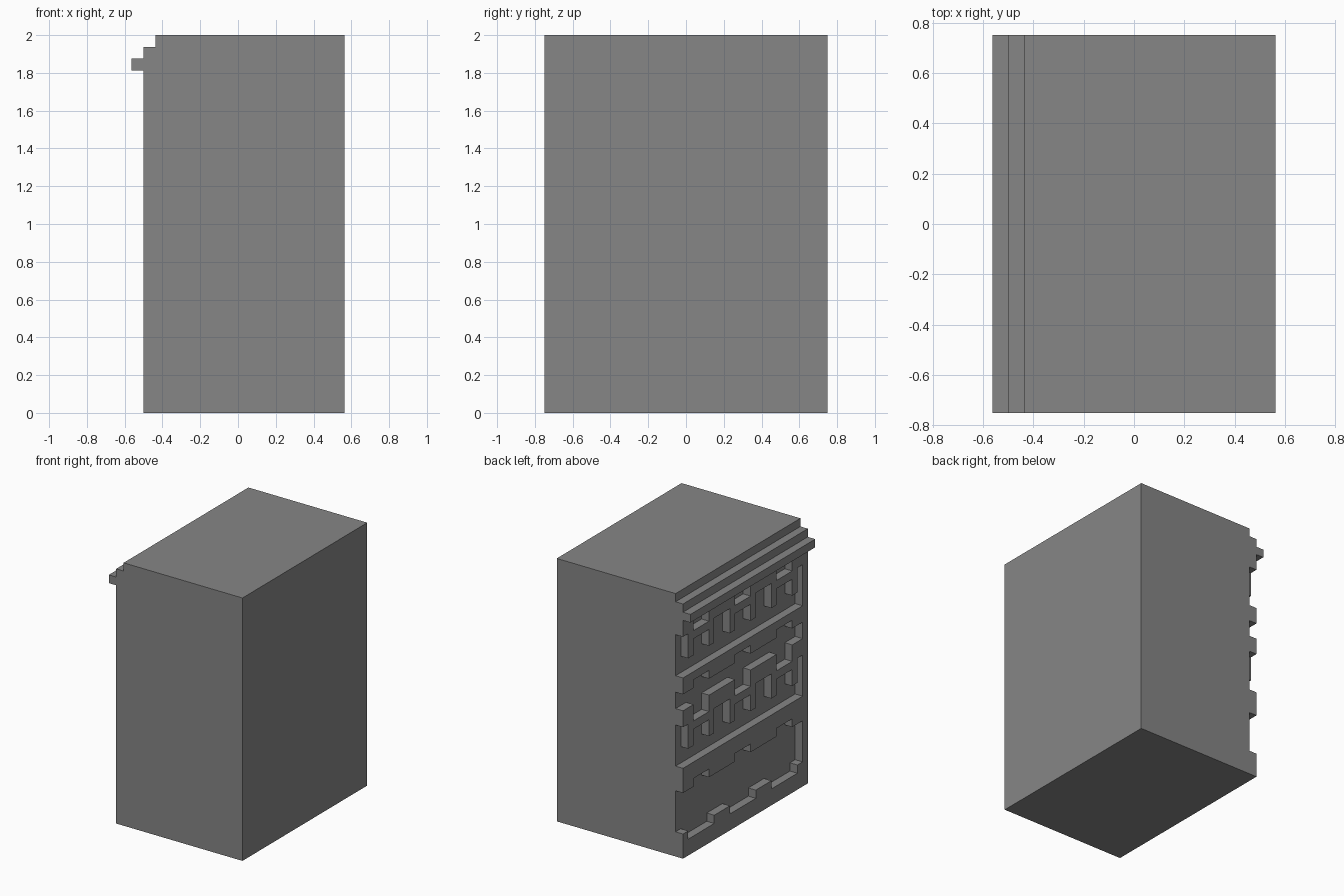
import bpy
import bmesh
from mathutils import Vector

U = 1 / 16          # size of one block
COLUMNS = 23        # carved columns; the last one on the front edge stays solid

if "Cube" in bpy.data.objects:
    bpy.data.objects.remove(bpy.data.objects["Cube"], do_unlink=True)

stone = bpy.data.materials.new("grey stone")
stone.use_nodes = True
GREY = (0.24, 0.24, 0.24, 1)
stone.diffuse_color = GREY
stone.node_tree.nodes["Principled BSDF"].inputs["Base Color"].default_value = GREY


def add_prism(bm, points, sweep):
    """Sweep a closed outline (in blocks) along a vector."""
    face = bm.faces.new([bm.verts.new(Vector(p) * U) for p in points])
    swept = bmesh.ops.extrude_face_region(bm, geom=[face], use_keep_orig=True)
    verts = [g for g in swept["geom"] if isinstance(g, bmesh.types.BMVert)]
    bmesh.ops.translate(bm, verts=verts, vec=Vector(sweep) * U)


def make_object(name, bm):
    bmesh.ops.recalc_face_normals(bm, faces=bm.faces)
    mesh = bpy.data.meshes.new(name)
    bm.to_mesh(mesh)
    bm.free()
    mesh.materials.append(stone)
    obj = bpy.data.objects.new(name, mesh)
    bpy.context.scene.collection.objects.link(obj)
    return obj


def add_recess(bm, columns, floor, ceiling):
    """Stepped recess whose floor and ceiling heights depend on the column."""
    low, high = [], []
    for c in columns:
        # the first column is open on the back edge
        start = 13 if c == 0 else 12 - c
        for y in (start, 11 - c):
            low.append((-8.5, y, floor(c)))
            high.append((-8.5, y, ceiling(c)))
    outline = low + high[::-1]
    # drop points in the middle of straight runs
    corners = []
    for i, p in enumerate(outline):
        a, b = outline[i - 1], outline[(i + 1) % len(outline)]
        if p != a and not (a[1] == p[1] == b[1] or a[2] == p[2] == b[2]):
            corners.append(p)
        elif p != a and p == b:
            corners.append(p)
    add_prism(bm, corners, (1.5, 0, 0))


# Wall block with a stepped cornice
bm = bmesh.new()
profile = [(9, 0), (9, 32), (-7, 32), (-7, 31), (-8, 31), (-8, 30),
           (-9, 30), (-9, 29), (-8, 29), (-8, 0)]
add_prism(bm, [(x, -12, z) for x, z in profile], (0, 24, 0))
wall = make_object("carved_wall", bm)


def in_niche(c):
    return c % 8 in (2, 3, 4)


def arcade_top(base):
    def top(c):
        if c % 4 == 1:
            return base + 2          # hanging tooth
        return base + (4 if in_niche(c) else 5)
    return top


# Recesses: base panel, two toothed arcades, meander, niches below the cornice
bm = bmesh.new()
every = range(COLUMNS)
add_recess(bm, every, lambda c: 3 if c % 8 in (6, 7, 0) else 2,
           lambda c: 9 if in_niche(c) else 8)
for base in (11, 22):
    add_recess(bm, every, lambda c: base, arcade_top(base))
add_recess(bm, every, lambda c: 16 if in_niche(c) else 18,
           lambda c: 21 if in_niche(c) else 20)
for first in (2, 10, 18):
    add_recess(bm, range(first, first + 3), lambda c: 27, lambda c: 29)
cutter = make_object("recess_cutter", bm)
cutter.hide_render = True

# Carve the recesses and keep the result as plain mesh
carve = wall.modifiers.new("carve", "BOOLEAN")
carve.operation = "DIFFERENCE"
carve.solver = "EXACT"
carve.object = cutter
bpy.context.view_layer.update()
evaluated = wall.evaluated_get(bpy.context.evaluated_depsgraph_get())
carved = bpy.data.meshes.new_from_object(evaluated)
wall.modifiers.clear()
wall.data = carved
bpy.data.objects.remove(cutter, do_unlink=True)
